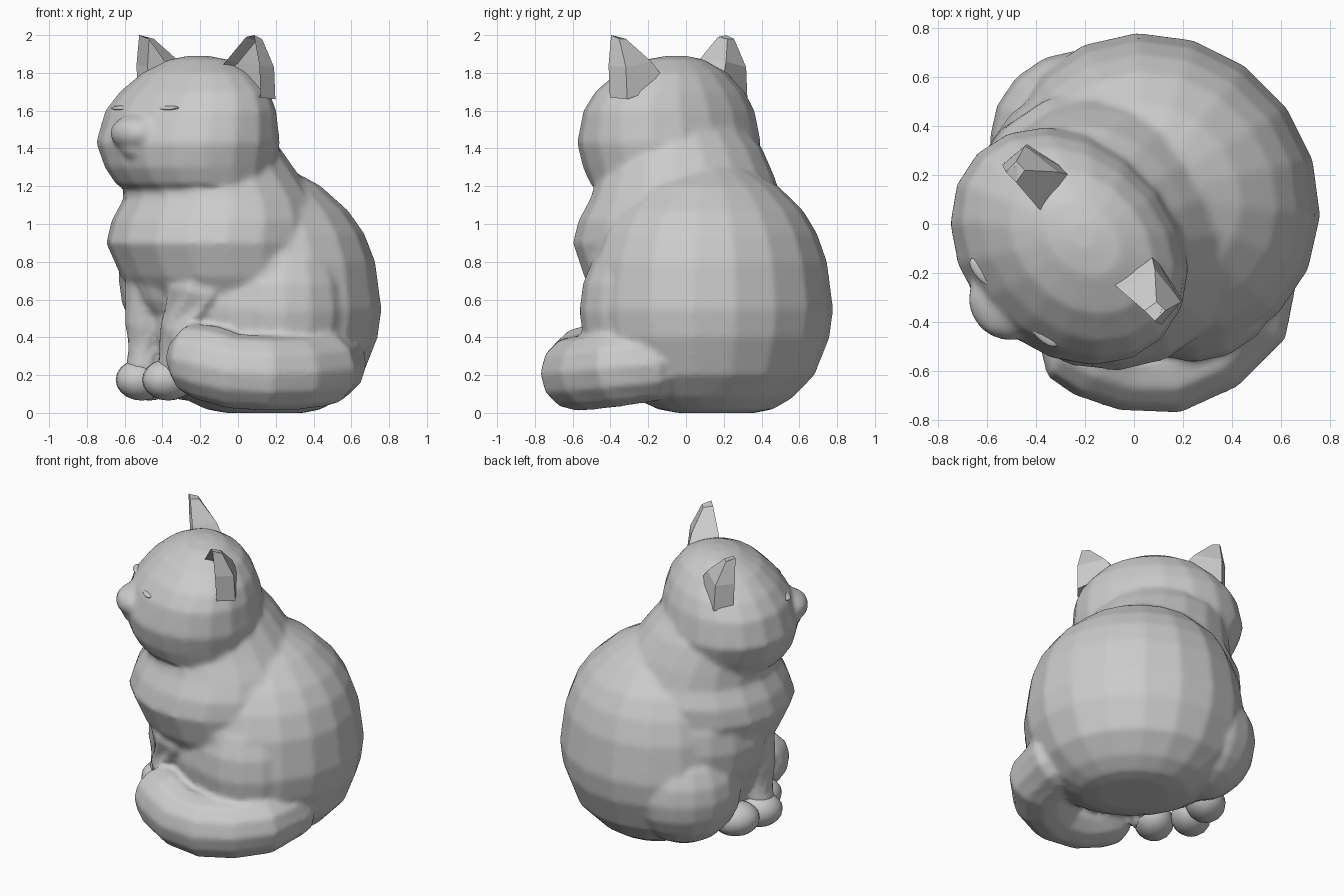
import bpy, bmesh, math
from mathutils import Vector, Matrix

old = bpy.data.objects.get("Cube")
if old:
    bpy.data.objects.remove(old, do_unlink=True)

TURN = Matrix.Rotation(math.radians(-45), 4, 'Z')   # the cat sits diagonally

grey = bpy.data.materials.new("light_grey")
grey.use_nodes = True
grey.diffuse_color = (0.6, 0.6, 0.6, 1)
grey.node_tree.nodes["Principled BSDF"].inputs["Base Color"].default_value = (0.6, 0.6, 0.6, 1)


def finish(name, bm, smooth=True):
    bmesh.ops.recalc_face_normals(bm, faces=bm.faces[:])
    mesh = bpy.data.meshes.new(name)
    bm.to_mesh(mesh)
    bm.free()
    mesh.materials.append(grey)
    for p in mesh.polygons:
        p.use_smooth = smooth
    obj = bpy.data.objects.new(name, mesh)
    bpy.context.collection.objects.link(obj)
    return obj


def ellipsoid(bm, centre, side, depth, height, tilt=0, seg=16):
    m = (Matrix.Translation(centre) @ TURN @ Matrix.Rotation(tilt, 4, 'X')
         @ Matrix.Diagonal((side, depth, height, 1)))
    bmesh.ops.create_uvsphere(bm, u_segments=seg, v_segments=seg // 2 + 2, radius=1, matrix=m)


def bridge(bm, rings):
    n = len(rings[0])
    for a, b in zip(rings, rings[1:]):
        for i in range(n):
            j = (i + 1) % n
            bm.faces.new((a[i], a[j], b[j], b[i]))
    bm.faces.new(rings[0])
    bm.faces.new(rings[-1])


def loft(bm, sections, seg=18):
    """Stack of level ellipses: (z, x, y, side radius, depth radius)."""
    rings = []
    for z, x, y, side, depth in sections:
        ring = []
        for i in range(seg):
            a = math.tau * i / seg
            p = TURN @ Vector((side * math.cos(a), depth * math.sin(a), 0))
            ring.append(bm.verts.new(p + Vector((x, y, z))))
        rings.append(ring)
    bridge(bm, rings)


def tube(bm, stations, seg=10):
    """Round tube through (x, y, z, radius) stations."""
    pts = [Vector(s[:3]) for s in stations]
    rings = []
    for i, s in enumerate(stations):
        d = pts[min(i + 1, len(pts) - 1)] - pts[max(i - 1, 0)]
        q = d.to_track_quat('Z', 'Y')
        rings.append([bm.verts.new(pts[i] + q @ Vector((
            s[3] * math.cos(math.tau * k / seg), s[3] * math.sin(math.tau * k / seg), 0)))
            for k in range(seg)])
    bridge(bm, rings)


# Body: rear, chest, thighs, legs, tail, head and snout melted together
bm = bmesh.new()
rear = [(0, .33), (.02, .49), (.08, .66), (.2, .85), (.4, .97), (.55, 1), (.8, .95),
        (.95, .87), (1.07, .76), (1.2, .56), (1.3, .3)]
sections = []
for z, f in rear:
    low = max(0, .2 - z)
    shift = .2 * low - .1 * max(0, z - .9)
    sections.append((z, .1 + shift, .12 + .2 * low, .69 * f, (.63 - .4 * low) * f))
loft(bm, sections)
chest = [(.36, 0, .05, .36), (.55, -.04, .02, .46), (.72, -.09, -.01, .53),
         (.9, -.13, -.03, .57), (1.02, -.11, -.01, .56), (1.13, -.1, 0, .51),
         (1.25, -.14, 0, .47), (1.4, -.2, -.02, .425), (1.55, -.23, -.05, .34)]
loft(bm, [(z, x, y, r * 1.03, r * .97) for z, x, y, r in chest])
head = [(1.17, -.22, -.08, .37, .32), (1.21, -.23, -.09, .45, .38), (1.3, -.25, -.09, .49, .42),
        (1.43, -.265, -.09, .535, .435), (1.6, -.25, -.09, .51, .39), (1.7, -.23, -.085, .45, .335),
        (1.8, -.215, -.075, .33, .25), (1.87, -.21, -.06, .18, .13), (1.89, -.21, -.05, .06, .05)]
loft(bm, head)
ellipsoid(bm, (.25, -.2, .54), .36, .37, .46)       # left thigh
ellipsoid(bm, (-.24, .36, .42), .34, .36, .36)      # right thigh
ellipsoid(bm, (-.24, .19, .72), .37, .42, .45)      # right flank
ellipsoid(bm, (-.36, -.18, .74), .2, .17, .25)      # breast between the legs
ellipsoid(bm, (-.52, -.32, 1.48), .165, .15, .105)  # muzzle
ellipsoid(bm, (-.51, -.32, 1.4), .11, .12, .07)     # chin
ellipsoid(bm, (-.55, -.36, 1.53), .1, .1, .045, .3)  # nose
tube(bm, [(-.16, -.27, .82, .22), (-.2, -.3, .62, .21), (-.26, -.3, .42, .16),
          (-.31, -.27, .25, .12), (-.33, -.26, .14, .09)])      # left front leg
tube(bm, [(-.38, -.04, .85, .2), (-.44, -.06, .65, .165), (-.485, -.08, .45, .115),
          (-.5, -.08, .25, .095), (-.51, -.07, .14, .08)])      # right front leg
tube(bm, [(.38, .05, .31, .17), (.485, -.18, .26, .2), (.44, -.37, .235, .205),
          (.31, -.5, .215, .2), (.15, -.575, .21, .2), (-.02, -.565, .22, .2),
          (-.165, -.51, .265, .205), (-.265, -.46, .29, .185), (-.33, -.42, .285, .1)], 12)  # tail
body = finish("body", bm)
melt = body.modifiers.new("Fuse", 'REMESH')
melt.mode = 'VOXEL'
melt.voxel_size = .018
melt.use_smooth_shade = True
soften = body.modifiers.new("Soften", 'SMOOTH')
soften.factor = .5
soften.iterations = 4

# Closed eyelids
for label, x, y in (("left", -.37, -.44), ("right", -.61, -.2)):
    bm = bmesh.new()
    ellipsoid(bm, (x, y, 1.615), .08, .035, .012, .15)
    finish(label + "_eyelid", bm)

# Ears: tapered wedges with a hollowed front, mirrored across the head
for label, sign in (("left", 1), ("right", -1)):
    bm = bmesh.new()
    base = [(.11, -.23, 1.76), (.2, -.02, 1.74), (.45, -.08, 1.66), (.46, -.2, 1.67)]
    middle = [(.24, -.23, 1.87), (.28, -.07, 1.86), (.45, -.09, 1.83), (.46, -.21, 1.84)]
    tip = [(.37, -.22, 1.99), (.38, -.16, 1.98), (.43, -.16, 1.98), (.43, -.22, 2.0)]
    rings = [[bm.verts.new(TURN @ Vector((sign * x - .09, y, z))) for x, y, z in ring]
             for ring in (base, middle, tip)]
    bridge(bm, rings)
    bmesh.ops.recalc_face_normals(bm, faces=bm.faces[:])
    forward = TURN @ Vector((0, -1, 0))
    front = [f for f in bm.faces if f.normal.dot(forward) > .8]
    bmesh.ops.inset_region(bm, faces=front, thickness=.025)
    bmesh.ops.translate(bm, verts=list({v for f in front for v in f.verts}), vec=-.06 * forward)
    finish(label + "_ear", bm, False)

# Paws
for name, x, y in (("left_front_paw", -.37, -.25), ("right_front_paw", -.51, -.06),
                   ("right_hind_paw", -.47, .13)):
    bm = bmesh.new()
    ellipsoid(bm, (x, y, .175), .125, .15, .11)
    finish(name, bm)
